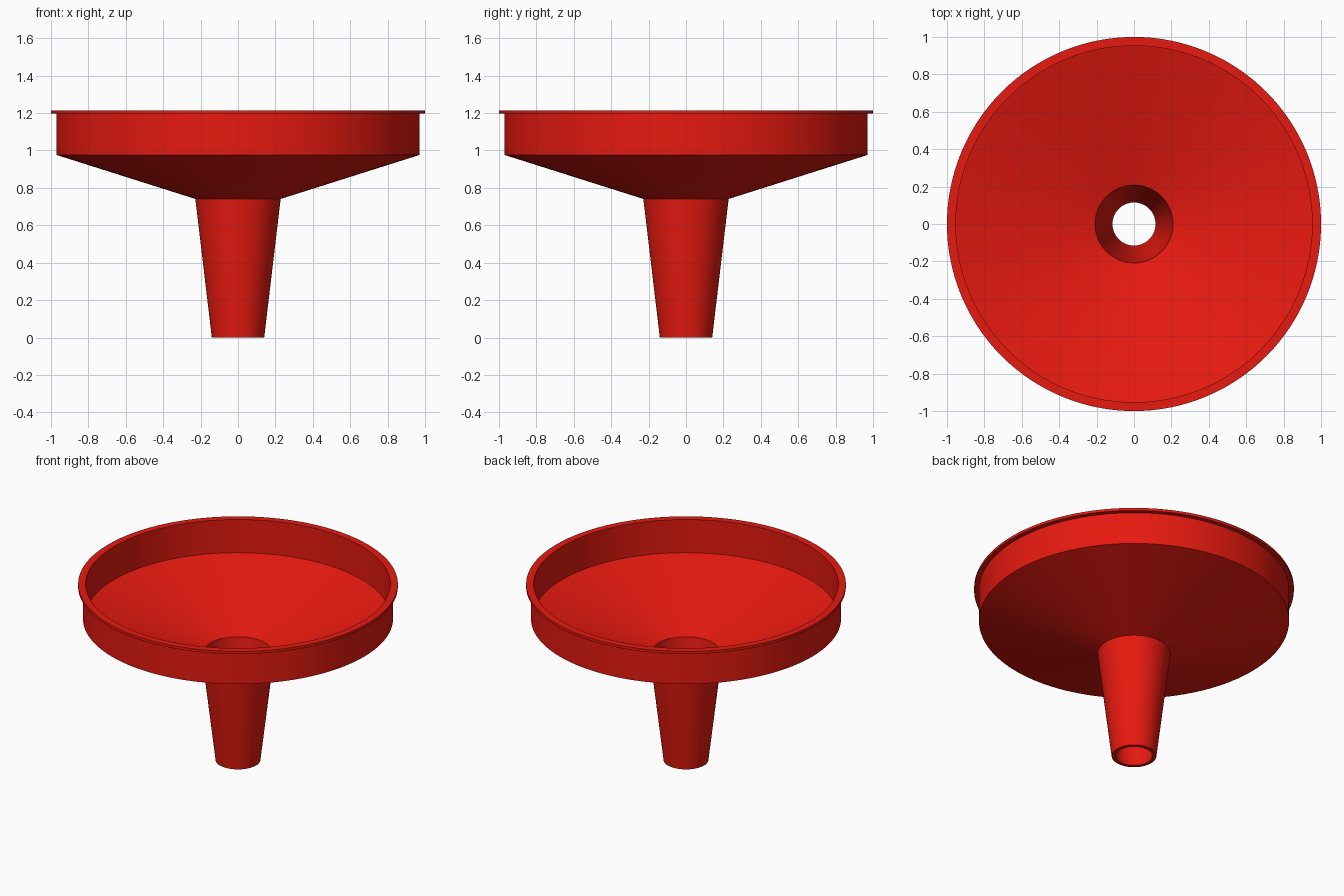
import bpy, bmesh, math

if "Cube" in bpy.data.objects:
    bpy.data.objects.remove(bpy.data.objects["Cube"])

SEGMENTS = 128

# Closed cross-section (radius, height): outside going up, then inside going down
PROFILE = [
    (0.14, 0.0), (0.228, 0.741),      # tapered spout, outside
    (0.97, 0.976), (0.97, 1.197),     # cone and upright wall, outside
    (1.0, 1.197), (1.0, 1.215),       # thin rim flange
    (0.953, 1.215), (0.953, 0.986),   # upright wall, inside
    (0.208, 0.753), (0.115, 0.0),     # cone and spout, inside
]


def lathe(name, profile, color):
    bm = bmesh.new()
    verts = [bm.verts.new((r, 0, z)) for r, z in profile]
    edges = [bm.edges.new((verts[i], verts[(i + 1) % len(verts)]))
             for i in range(len(verts))]
    bmesh.ops.spin(bm, geom=verts + edges, cent=(0, 0, 0), axis=(0, 0, 1),
                   angle=math.tau, steps=SEGMENTS)
    bmesh.ops.remove_doubles(bm, verts=bm.verts[:], dist=0.0005)
    bmesh.ops.recalc_face_normals(bm, faces=bm.faces[:])
    mesh = bpy.data.meshes.new(name)
    bm.to_mesh(mesh)
    bm.free()
    obj = bpy.data.objects.new(name, mesh)
    bpy.context.collection.objects.link(obj)
    mat = bpy.data.materials.new(name + "_red")
    mat.diffuse_color = color
    mat.use_nodes = True
    mat.node_tree.nodes["Principled BSDF"].inputs["Base Color"].default_value = mat.diffuse_color
    mesh.materials.append(mat)
    # Smooth around the turn, crisp at the profile corners
    bpy.ops.object.select_all(action='DESELECT')
    obj.select_set(True)
    bpy.context.view_layer.objects.active = obj
    bpy.ops.object.shade_smooth_by_angle(angle=math.radians(12))
    return obj


# Hollow funnel, open through the spout
lathe("funnel", PROFILE, (0.8, 0.01, 0.005, 1))
